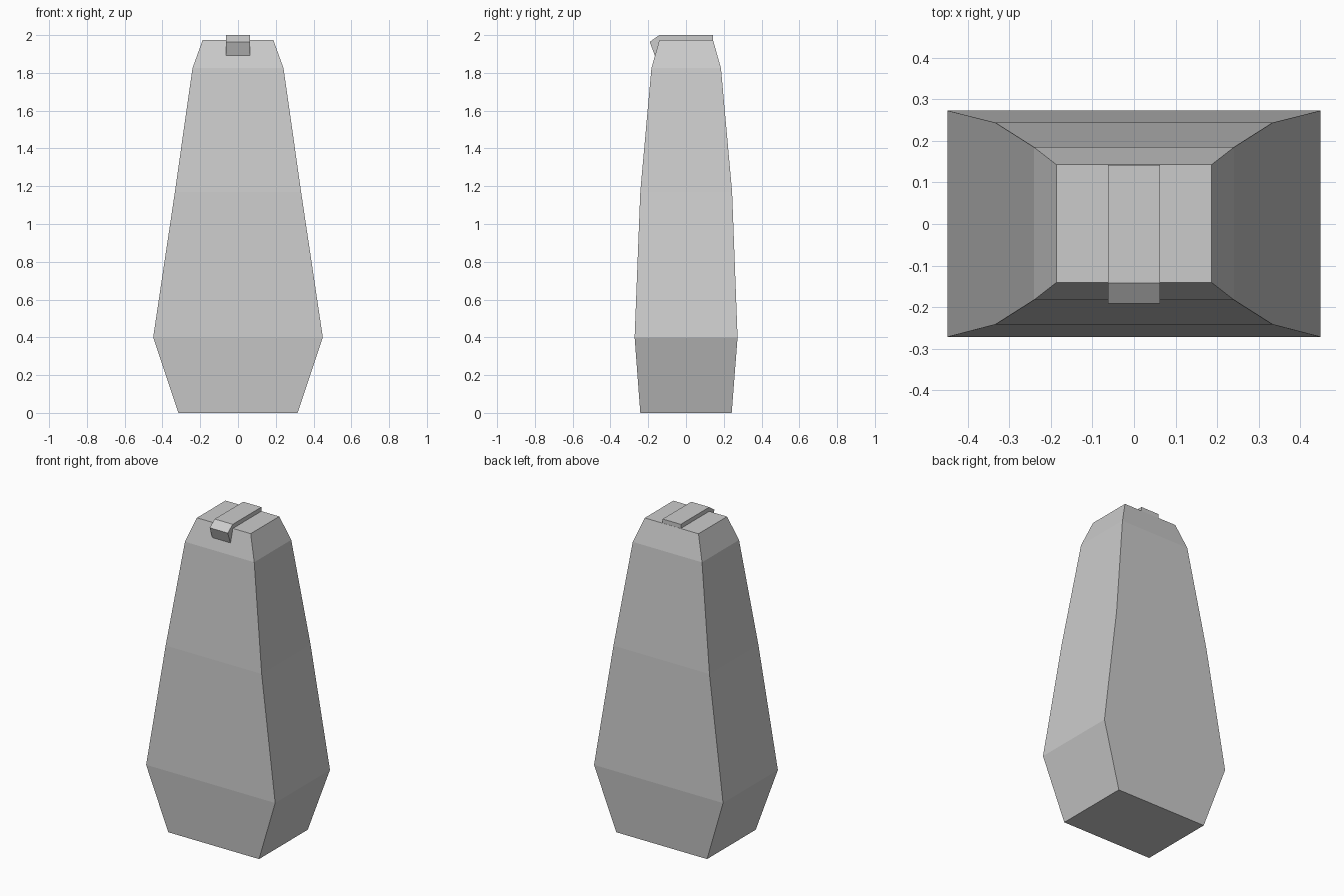
import bpy, bmesh

if "Cube" in bpy.data.objects:
    bpy.data.objects.remove(bpy.data.objects["Cube"])


def make_object(name, bm):
    bmesh.ops.recalc_face_normals(bm, faces=bm.faces)
    mesh = bpy.data.meshes.new(name)
    bm.to_mesh(mesh)
    bm.free()
    obj = bpy.data.objects.new(name, mesh)
    bpy.context.collection.objects.link(obj)
    return obj


def loft_rectangles(name, sections):
    """Join stacked rectangles (z, half width, front y, back y) into a closed body."""
    bm = bmesh.new()
    rings = [[bm.verts.new(p) for p in ((-w, f, z), (w, f, z), (w, b, z), (-w, b, z))]
             for z, w, f, b in sections]
    for low, high in zip(rings, rings[1:]):
        for i in range(4):
            j = (i + 1) % 4
            bm.faces.new((low[i], low[j], high[j], high[i]))
    bm.faces.new(rings[0])
    bm.faces.new(rings[-1])
    return make_object(name, bm)


def extrude_side_profile(name, profile, half_width):
    """Extrude a (y, z) outline across x."""
    bm = bmesh.new()
    face = bm.faces.new([bm.verts.new((-half_width, y, z)) for y, z in profile])
    new = bmesh.ops.extrude_face_region(bm, geom=[face])["geom"]
    bmesh.ops.translate(bm, vec=(2 * half_width, 0, 0),
                        verts=[v for v in new if isinstance(v, bmesh.types.BMVert)])
    return make_object(name, bm)


# Tapered body
loft_rectangles("body", [
    (0.0, 0.316, -0.242, 0.242),
    (0.40, 0.449, -0.272, 0.273),
    (1.17, 0.334, -0.242, 0.244),
    (1.825, 0.241, -0.183, 0.185),
    (1.974, 0.187, -0.141, 0.143),
])

# Strap over the top, folded down at the front
extrude_side_profile("top_clip", [
    (0.142, 2.0), (-0.142, 2.0), (-0.192, 1.964), (-0.165, 1.892),
    (-0.13, 1.96), (0.142, 1.96),
], 0.063)
